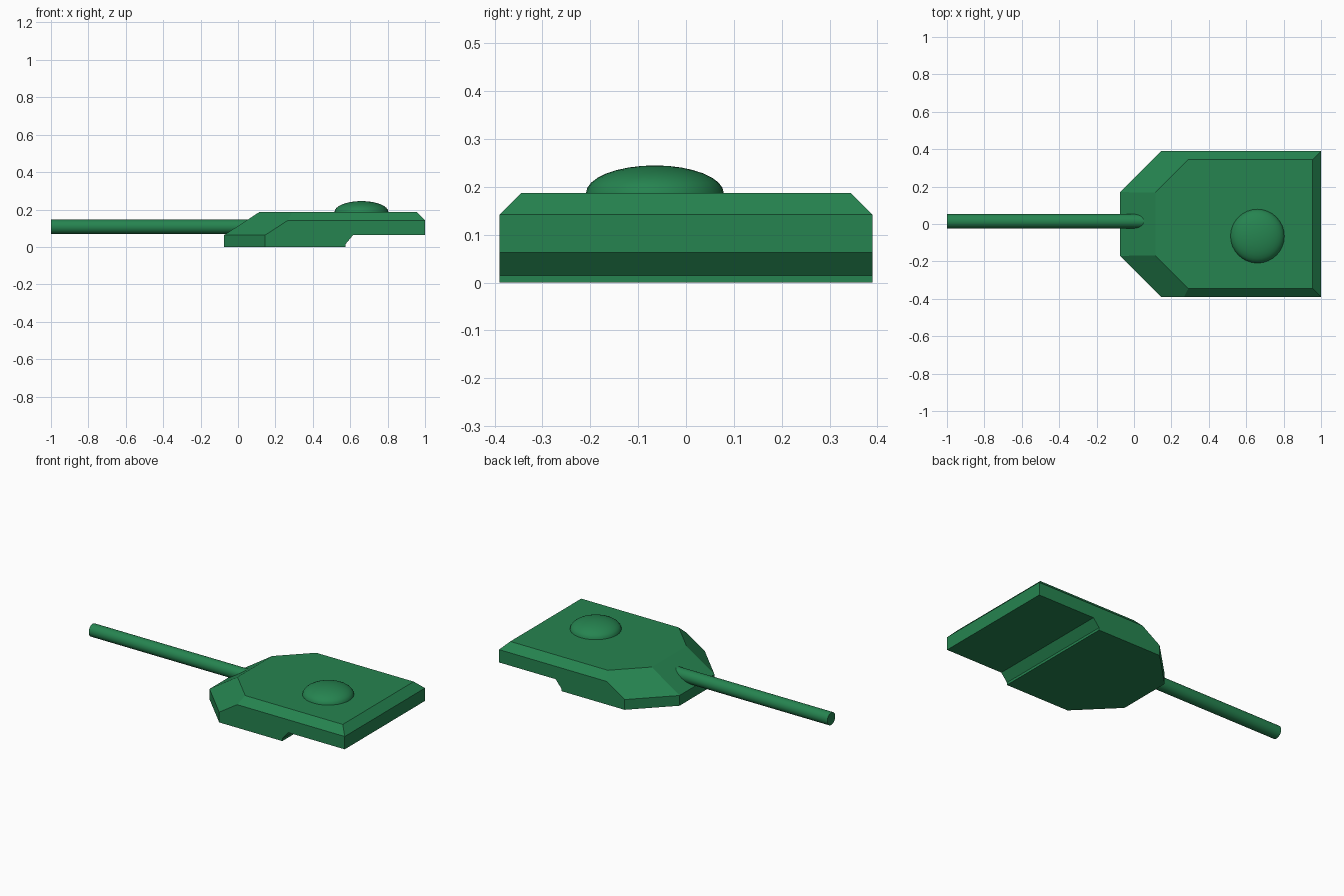
import bpy, bmesh, math
from mathutils import Matrix, Vector

if "Cube" in bpy.data.objects:
    bpy.data.objects.remove(bpy.data.objects["Cube"])

green = bpy.data.materials.new("dark green paint")
green.diffuse_color = (0.019, 0.23, 0.08, 1)
green.use_nodes = True
green.node_tree.nodes["Principled BSDF"].inputs["Base Color"].default_value = green.diffuse_color


def finish(bm, name, smooth=False):
    bmesh.ops.recalc_face_normals(bm, faces=bm.faces[:])
    mesh = bpy.data.meshes.new(name)
    bm.to_mesh(mesh)
    bm.free()
    mesh.materials.append(green)
    obj = bpy.data.objects.new(name, mesh)
    bpy.context.collection.objects.link(obj)
    if smooth:
        bpy.ops.object.select_all(action='DESELECT')
        obj.select_set(True)
        bpy.context.view_layer.objects.active = obj
        bpy.ops.object.shade_smooth_by_angle(angle=math.radians(40))
    return obj


def slice_off(bm, point, normal):
    """Cut away everything on the normal's side of a plane and cap it."""
    geom = bm.verts[:] + bm.edges[:] + bm.faces[:]
    cut = bmesh.ops.bisect_plane(bm, geom=geom, dist=1e-5, plane_co=point,
                                 plane_no=Vector(normal).normalized(), clear_outer=True)
    edges = [e for e in cut["geom_cut"] if isinstance(e, bmesh.types.BMEdge)]
    edges = [e for e in edges if e.is_boundary]
    bmesh.ops.holes_fill(bm, edges=edges, sides=0)


# Turret body: side profile pulled across the width
HALF = 0.39
profile = [(-0.075, 0), (0.575, 0), (0.575, 0.015), (0.615, 0.063), (1.0, 0.063),
           (1.0, 0.142), (0.955, 0.187), (0.115, 0.187), (-0.075, 0.063)]
bm = bmesh.new()
face = bm.faces.new([bm.verts.new((x, -HALF, z)) for x, z in profile])
ext = bmesh.ops.extrude_face_region(bm, geom=[face])
bmesh.ops.translate(bm, vec=(0, 2 * HALF, 0),
                    verts=[v for v in ext["geom"] if isinstance(v, bmesh.types.BMVert)])
# Angled cheeks and top side chamfers, mirrored left and right
for s in (-1, 1):
    slice_off(bm, (0.145, s * HALF, 0.063), (-1, s, 0))
    slice_off(bm, (0.145, s * HALF, 0.063), (-1, s, 1.54))
    slice_off(bm, (0.5, s * HALF, 0.142), (0, s, 1))
finish(bm, "turret_body")

# Gun barrel, running into the sloped front plate
bm = bmesh.new()
x0, x1 = -1.0, 0.08
bmesh.ops.create_cone(bm, cap_ends=True, segments=32, radius1=0.0385, radius2=0.0385,
                      depth=x1 - x0,
                      matrix=Matrix.Translation(((x0 + x1) / 2, 0.015, 0.108))
                      @ Matrix.Rotation(math.pi / 2, 4, 'Y'))
finish(bm, "gun_barrel", smooth=True)

# Flattened hatch dome on the roof
bm = bmesh.new()
bmesh.ops.create_uvsphere(bm, u_segments=32, v_segments=16, radius=1)
slice_off(bm, (0, 0, 0), (0, 0, -1))
bmesh.ops.transform(bm, verts=bm.verts[:],
                    matrix=Matrix.Translation((0.66, -0.065, 0.187))
                    @ Matrix.Diagonal((0.144, 0.144, 0.058, 1)))
finish(bm, "hatch_dome", smooth=True)
